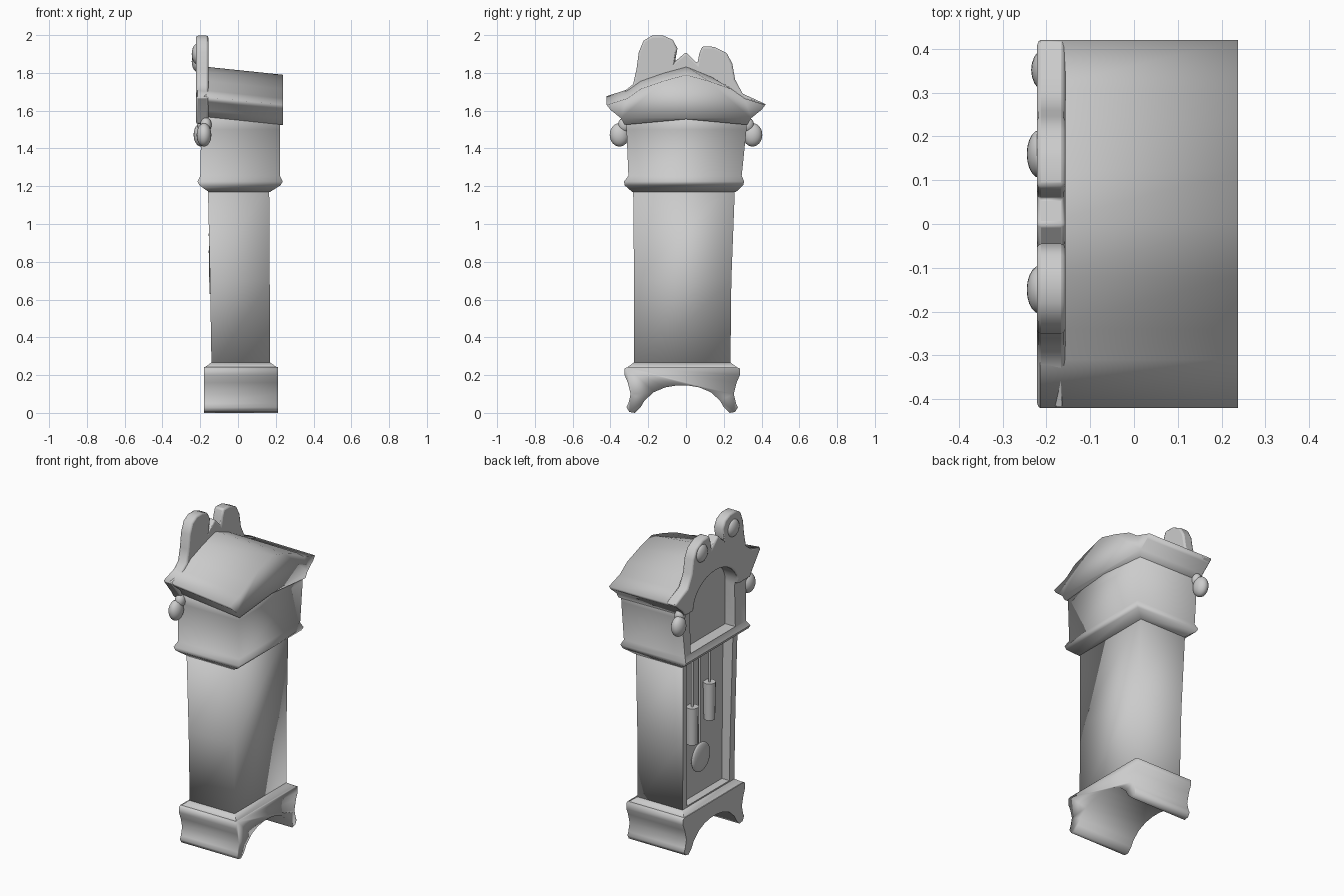
import bpy, bmesh, math
from mathutils import Matrix

cube = bpy.data.objects.get("Cube")
if cube:
    bpy.data.objects.remove(cube, do_unlink=True)

grey = bpy.data.materials.new("plain grey")
grey.use_nodes = True
grey.diffuse_color = (0.6, 0.6, 0.6, 1)
grey.node_tree.nodes["Principled BSDF"].inputs["Base Color"].default_value = (0.6, 0.6, 0.6, 1)


def make(name, bm):
    bmesh.ops.recalc_face_normals(bm, faces=bm.faces)
    mesh = bpy.data.meshes.new(name)
    bm.to_mesh(mesh)
    bm.free()
    mesh.materials.append(grey)
    ob = bpy.data.objects.new(name, mesh)
    bpy.context.collection.objects.link(ob)
    return ob


def loft(name, rings):
    """Join closed rings of equal length and cap both ends."""
    bm = bmesh.new()
    loops = [[bm.verts.new(p) for p in r] for r in rings]
    for a, b in zip(loops, loops[1:]):
        for i in range(len(a)):
            j = (i + 1) % len(a)
            bm.faces.new((a[i], a[j], b[j], b[i]))
    bm.faces.new(loops[0])
    bm.faces.new(loops[-1])
    return make(name, bm)


def slab(name, profile, x0, x1, rise=lambda y: 0):
    """Extrude a y-z profile along x, lifting the first end by rise(y)."""
    return loft(name, [[(x0, y, z + rise(y)) for y, z in profile],
                       [(x1, y, z) for y, z in profile]])


def column(name, levels):
    """Stack of rectangles given as z, x0, x1, y0, y1."""
    return loft(name, [[(a, c, z), (b, c, z), (b, d, z), (a, d, z)]
                       for z, a, b, c, d in levels])


def ball(name, centre, size):
    bm = bmesh.new()
    bmesh.ops.create_uvsphere(bm, u_segments=20, v_segments=12, radius=1,
                              matrix=Matrix.Translation(centre) @ Matrix.Diagonal((*size, 1)))
    return make(name, bm)


def rod(name, x, y, z0, z1, r, r2=None):
    bm = bmesh.new()
    bmesh.ops.create_cone(bm, cap_ends=True, segments=14, radius1=r, radius2=r2 or r,
                          depth=z1 - z0, matrix=Matrix.Translation((x, y, (z0 + z1) / 2)))
    return make(name, bm)


def activate(ob):
    bpy.ops.object.select_all(action='DESELECT')
    ob.select_set(True)
    bpy.context.view_layer.objects.active = ob


def cut(ob, cutter):
    mod = ob.modifiers.new("opening", 'BOOLEAN')
    mod.operation = 'DIFFERENCE'
    mod.solver = 'EXACT'
    mod.object = cutter
    activate(ob)
    bpy.ops.object.modifier_apply(modifier=mod.name)


def soften(ob, width):
    mod = ob.modifiers.new("soft edges", 'BEVEL')
    mod.width = width
    mod.segments = 2
    mod.limit_method = 'ANGLE'
    mod.angle_limit = math.radians(40)


# Base with moulded sides, feet and an arch running through
side = [(.29, .242), (.305, .235), (.305, .2), (.288, .16), (.273, .1), (.285, .05),
        (.295, .03), (.28, .005), (.25, 0), (.22, .03), (.2, .065), (.15, .11),
        (.09, .135), (.03, .145)]
base = slab("base", [(y - .02, z) for y, z in side] +
            [(-y - .02, z) for y, z in reversed(side)], -.18, .212)
column("base_shoulder", [(.23, -.178, .21, -.315, .275), (.242, -.175, .205, -.31, .27),
                         (.267, -.14, .17, -.275, .235)])

# Trunk with an open front
trunk = column("trunk", [(.23, -.14, .17, -.275, .235), (.7, -.148, .168, -.275, .24),
                         (1.22, -.16, .165, -.28, .26)])
cutter = column("trunk_cutter", [(.275, -.3, -.09, -.225, .19), (1.17, -.3, -.09, -.235, .215)])
cut(trunk, cutter)
bpy.data.objects.remove(cutter)

# Hood with a flared collar below
hood = column("hood", [(1.17, -.155, .17, -.285, .265), (1.205, -.205, .225, -.325, .303),
                       (1.225, -.215, .237, -.328, .308), (1.255, -.2, .222, -.305, .295),
                       (1.5, -.195, .222, -.315, .32), (1.6, -.2, .222, -.325, .325)])

# Gabled roof with flared eaves, higher at the front except along the left eave
half = [(.12, 1.757), (.24, 1.715), (.31, 1.665), (.42, 1.63), (.4, 1.605),
        (.345, 1.56), (.325, 1.525)]
roof = slab("roof", [(0, 1.79)] + half + [(0, 1.555)] +
            [(-y, z) for y, z in reversed(half)], -.215, .238,
            lambda y: .047 * min(1, max(.1, 1 - (y - .05) * 5)))

# Pediment with two horns and a centre peak
crest = [(-.425, 1.672), (-.33, 1.7), (-.28, 1.74), (-.262, 1.82), (-.25, 1.91),
         (-.225, 1.97), (-.18, 1.997), (-.12, 1.997), (-.07, 1.975), (-.045, 1.93),
         (-.058, 1.86), (0, 1.91), (.06, 1.85), (.07, 1.9), (.085, 1.94), (.15, 1.938),
         (.215, 1.905), (.245, 1.85), (.26, 1.765), (.3, 1.69), (.425, 1.633),
         (.345, 1.565), (.32, 1.53), (-.32, 1.53), (-.345, 1.57)]
pediment = slab("pediment", crest, -.222, -.157)

# Arched opening through the hood front
arch = [(.02 + .22 * math.cos(math.pi * i / 16), 1.53 + .17 * math.sin(math.pi * i / 16))
        for i in range(17)]
cutter = slab("arch_cutter", arch + [(-.2, 1.26), (.24, 1.26)], -.4, -.13)
for part in (hood, roof, pediment):
    cut(part, cutter)
bpy.data.objects.remove(cutter)
soften(pediment, .01)

# Rosettes on the horns and hanging ears beside the hood
for word, y, z in (("right", -.15, 1.9), ("left", .16, 1.86)):
    ball(word + "_rosette", (-.215, y, z), (.03, .055, .055))
for word, s, x in (("right", -1, -.18), ("left", 1, -.196)):
    ball(word + "_ear", (x, s * .352, 1.472), (.039, .052, .062))
    ball(word + "_ear_stem", (x + .01, s * .325, 1.525), (.03, .035, .04))

# Pendulum and two weights
rod("pendulum_rod", -.108, .02, .5, 1.19, .007)
ball("pendulum_bob", (-.115, .02, .51), (.02, .09, .09))
for word, y, z in (("left", .11, .63), ("right", -.06, .72)):
    rod(word + "_weight_cord", -.12, y, z + .2, 1.19, .007)
    rod(word + "_weight", -.12, y, z, z + .23, .032, .036)

# Crisp edges at the openings, soft shading around the rest of the case
for ob in list(bpy.context.scene.objects):
    if ob.type == 'MESH' and grey.name in ob.data.materials:
        activate(ob)
        bpy.ops.object.shade_smooth_by_angle(angle=math.radians(40))
for ob in (base, trunk, hood, roof):
    verts = ob.data.vertices
    for edge in ob.data.edges:
        if sum(verts[v].co.x for v in edge.vertices) / 2 > -.08:
            edge.use_edge_sharp = False
